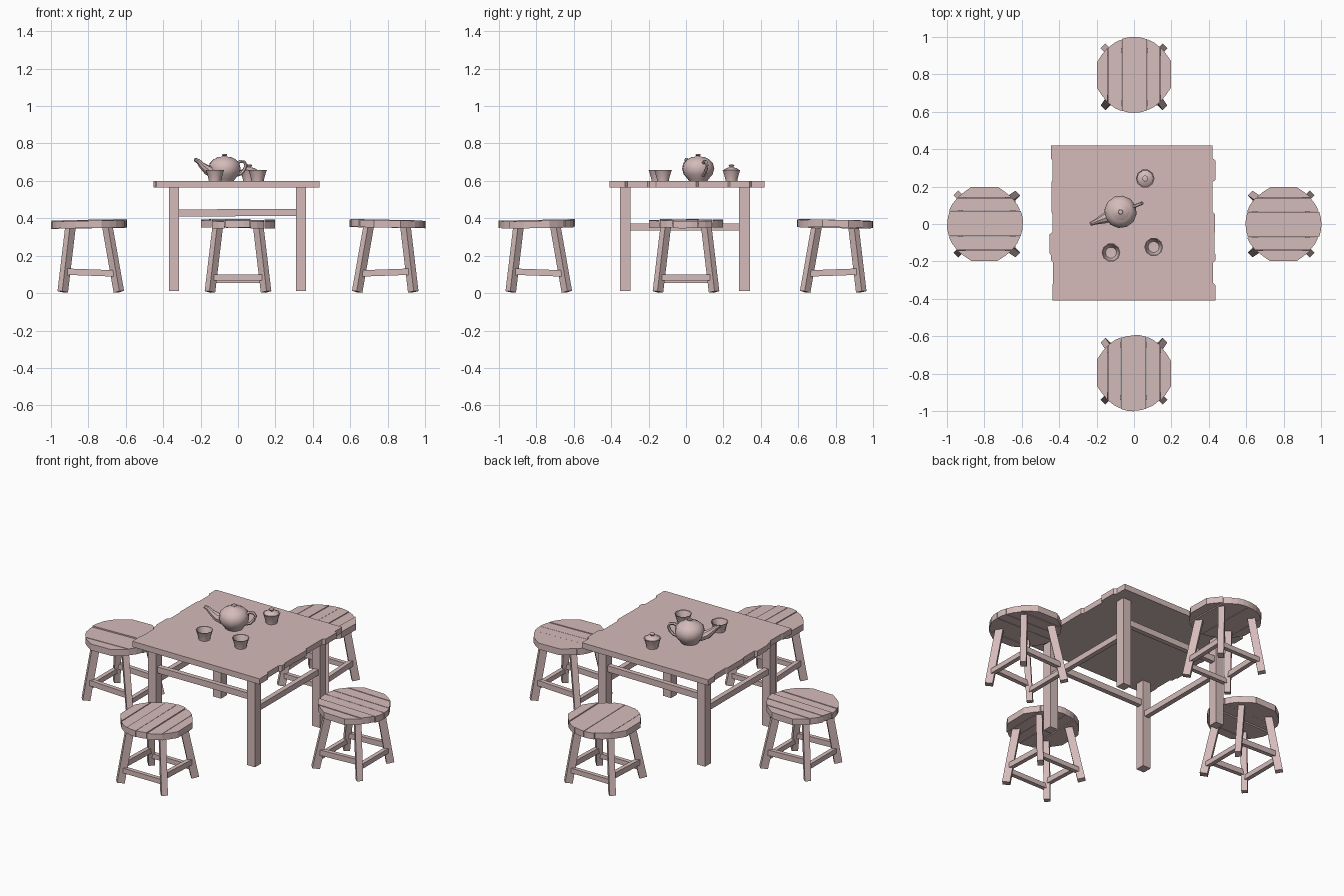
import bpy, bmesh, math, random
from mathutils import Vector, Matrix

random.seed(4)
if "Cube" in bpy.data.objects:
    bpy.data.objects.remove(bpy.data.objects["Cube"])

clay = bpy.data.materials.new("dusty_pink")
clay.use_nodes = True
COLOR = (0.66, 0.50, 0.49, 1)
clay.diffuse_color = COLOR
clay.node_tree.nodes["Principled BSDF"].inputs["Base Color"].default_value = COLOR


def make(name, bm, matrix=Matrix(), smooth=False):
    bmesh.ops.recalc_face_normals(bm, faces=bm.faces)
    mesh = bpy.data.meshes.new(name)
    bm.to_mesh(mesh)
    bm.free()
    mesh.materials.append(clay)
    obj = bpy.data.objects.new(name, mesh)
    obj.matrix_world = matrix
    bpy.context.collection.objects.link(obj)
    if smooth:
        bpy.ops.object.select_all(action='DESELECT')
        obj.select_set(True)
        bpy.context.view_layer.objects.active = obj
        bpy.ops.object.shade_smooth_by_angle(angle=math.radians(40))
    return obj


def add_beam(bm, a, b, width, depth, side):
    """Square bar from a to b; side is the direction of its width."""
    a, b = Vector(a), Vector(b)
    axis = (b - a).normalized()
    u = (Vector(side) - axis * axis.dot(Vector(side))).normalized()
    v = axis.cross(u)
    rot = Matrix((u, v, axis)).transposed().to_4x4()
    size = Matrix.Diagonal((width, depth, (b - a).length, 1))
    bmesh.ops.create_cube(bm, size=1, matrix=Matrix.Translation((a + b) / 2) @ rot @ size)


def add_prism(bm, outline, bottom, top):
    """Extrude an xy outline; bottom and top are heights or functions of x."""
    low = [bm.verts.new((x, y, bottom(x))) for x, y in outline]
    high = [bm.verts.new((x, y, top(x))) for x, y in outline]
    bm.faces.new(low[::-1])
    bm.faces.new(high)
    n = len(outline)
    for i in range(n):
        j = (i + 1) % n
        bm.faces.new((low[i], low[j], high[j], high[i]))


def lathe(name, profile, sides, matrix, smooth=False):
    """Turn a radius and height profile; zero radius closes an end."""
    bm = bmesh.new()
    rings = []
    for r, z in profile:
        count = sides if r > 0 else 1
        rings.append([bm.verts.new((r * math.cos(math.tau * i / sides),
                                    r * math.sin(math.tau * i / sides), z)) for i in range(count)])
    for lo, hi in zip(rings, rings[1:]):
        for i in range(sides):
            j = (i + 1) % sides
            quad = [lo[i % len(lo)], lo[j % len(lo)], hi[j % len(hi)], hi[i % len(hi)]]
            bm.faces.new(list(dict.fromkeys(quad)))
    return make(name, bm, matrix, smooth)


def tube(name, path, widths, sides, matrix):
    """Sweep a round section along a path in the local xz plane."""
    bm = bmesh.new()
    pts = [Vector((x, 0, z)) for x, z in path]
    rings = []
    for i, p in enumerate(pts):
        t = (pts[min(i + 1, len(pts) - 1)] - pts[max(i - 1, 0)]).normalized()
        side = Vector((0, 1, 0))
        up = t.cross(side)
        rings.append([bm.verts.new(p + widths[i] * (math.cos(math.tau * k / sides) * side
                                                    + math.sin(math.tau * k / sides) * up))
                      for k in range(sides)])
    for lo, hi in zip(rings, rings[1:]):
        for k in range(sides):
            j = (k + 1) % sides
            bm.faces.new((lo[k], lo[j], hi[j], hi[k]))
    bm.faces.new(rings[0])
    bm.faces.new(rings[-1])
    return make(name, bm, matrix, True)


# Table top: boards along x with uneven ends, merged into one slab
cuts = [-0.41, -0.32, -0.2, -0.16, -0.05, 0.06, 0.23, 0.345, 0.42]
left = [-0.437, -0.432, -0.445, -0.452, -0.437, -0.442, -0.435, -0.445]
right = [0.435, 0.422, 0.437, 0.43, 0.432, 0.42, 0.436, 0.42]
outline = []
for i, x in enumerate(right):
    outline += [(x, cuts[i] + 0.006 * (i > 0)), (x, cuts[i + 1] - 0.006 * (i < 7))]
for i, x in reversed(list(enumerate(left))):
    outline += [(x, cuts[i + 1] - 0.006 * (i < 7)), (x, cuts[i] + 0.006 * (i > 0))]
bm = bmesh.new()
add_prism(bm, outline, lambda x: 0.565, lambda x: 0.6)
make("table_top", bm)

# Table legs and rails
LX, LY = (-0.342, 0.337), (-0.325, 0.312)
bm = bmesh.new()
for x in LX:
    for y in LY:
        add_beam(bm, (x, y, 0.012), (x, y, 0.57), 0.055, 0.058, (1, 0, 0))
make("table_legs", bm)
bm = bmesh.new()
for y in LY:
    add_beam(bm, (LX[0], y, 0.428), (LX[1], y, 0.432), 0.03, 0.038, (0, 1, 0))
for x in LX:
    add_beam(bm, (x, LY[0], 0.353), (x, LY[1], 0.353), 0.03, 0.036, (1, 0, 0))
make("table_rails", bm)


def edge(y):
    """Half length of the round seat at offset y."""
    return math.sqrt(max(0.0, 0.203 ** 2 - y * y))


def stool(index):
    """Stool whose local +x points at the table."""
    angle = index * math.pi / 2
    place = Matrix.Rotation(angle, 4, 'Z') @ Matrix.Translation((-0.797, 0, 0))
    # Seat of planks at slightly different heights
    bm = bmesh.new()
    seams = [-0.198, -0.14, -0.065, 0.0, 0.07, 0.14, 0.2]
    for a, b in zip(seams, seams[1:]):
        m = (a + b) / 2
        lift, slip = random.uniform(-0.004, 0.004), random.uniform(-0.003, 0.003)
        a2, b2 = a + 0.001, b - 0.001
        ea, em, eb = (max(edge(v), 0.07) for v in (a, m, b))
        plank = [(slip - ea, a2), (slip + ea, a2), (slip + em, m), (slip + eb, b2),
                 (slip - eb, b2), (slip - em, m)]
        add_prism(bm, plank, lambda x: 0.35 + lift + 0.015 * x,
                  lambda x: 0.389 + lift + 0.02 * x)
    make(f"stool_seat_{index + 1}", bm, place)

    # Splayed legs set on the diagonals
    bottoms, tops = {}, {}
    bm = bmesh.new()
    for sx in (-1, 1):
        for sy in (-1, 1):
            low = Vector((0.16 if sx > 0 else -0.14, sy * 0.15, 0.007))
            high = Vector((sx * 0.098, sy * 0.108, 0.36))
            bottoms[sx, sy], tops[sx, sy] = low, high
            add_beam(bm, low, high, 0.036, 0.044, (-sy, sx, 0))
    make(f"stool_legs_{index + 1}", bm, place)

    # Stretchers: long pair higher, cross pair lower
    def at(key, z):
        return bottoms[key].lerp(tops[key], z / 0.36)

    bm = bmesh.new()
    for s in (-1, 1):
        add_beam(bm, at((-1, s), 0.11), at((1, s), 0.1), 0.026, 0.034, (0, 1, 0))
        z = 0.07 - 0.008 * s
        add_beam(bm, at((s, -1), z), at((s, 1), z), 0.026, 0.03, (1, 0, 0))
    make(f"stool_stretchers_{index + 1}", bm, place)


for n in range(4):
    stool(n)

# Teapot with its spout along local -x
pot = Matrix.Translation((-0.072, 0.065, 0.6)) @ Matrix.Rotation(math.radians(22), 4, 'Z')
lathe("teapot_body", [(0, 0), (0.05, 0), (0.055, 0.008), (0.078, 0.035), (0.087, 0.065),
                      (0.08, 0.095), (0.06, 0.115), (0.045, 0.122)], 12, pot, True)
lathe("teapot_lid", [(0.046, 0.12), (0.04, 0.126), (0.012, 0.13), (0.009, 0.133),
                     (0.015, 0.138), (0.011, 0.144), (0, 0.145)], 12, pot, True)
tube("teapot_spout", [(-0.06, 0.045), (-0.1, 0.058), (-0.13, 0.082), (-0.152, 0.105), (-0.172, 0.115)],
     [0.032, 0.026, 0.018, 0.013, 0.01], 8, pot)
tube("teapot_handle", [(0.07, 0.092), (0.09, 0.104), (0.113, 0.102), (0.124, 0.085),
                       (0.115, 0.06), (0.095, 0.038), (0.07, 0.03)], [0.009] * 7, 6, pot)

# Open cups and one covered cup
CUP = [(0, 0), (0.033, 0), (0.035, 0.012), (0.046, 0.05), (0.05, 0.058),
       (0.045, 0.056), (0.03, 0.012), (0, 0.01)]
for i, (x, y) in enumerate([(-0.123, -0.153), (0.105, -0.123)]):
    lathe(f"cup_{i + 1}", CUP, 10, Matrix.Translation((x, y, 0.6)), True)
lidded = Matrix.Translation((0.06, 0.243, 0.6))
lathe("covered_cup", CUP, 10, lidded, True)
lathe("cup_lid", [(0.045, 0.052), (0.044, 0.058), (0.03, 0.068), (0.01, 0.073),
                  (0.016, 0.084), (0.01, 0.087), (0, 0.085)], 10, lidded, True)
